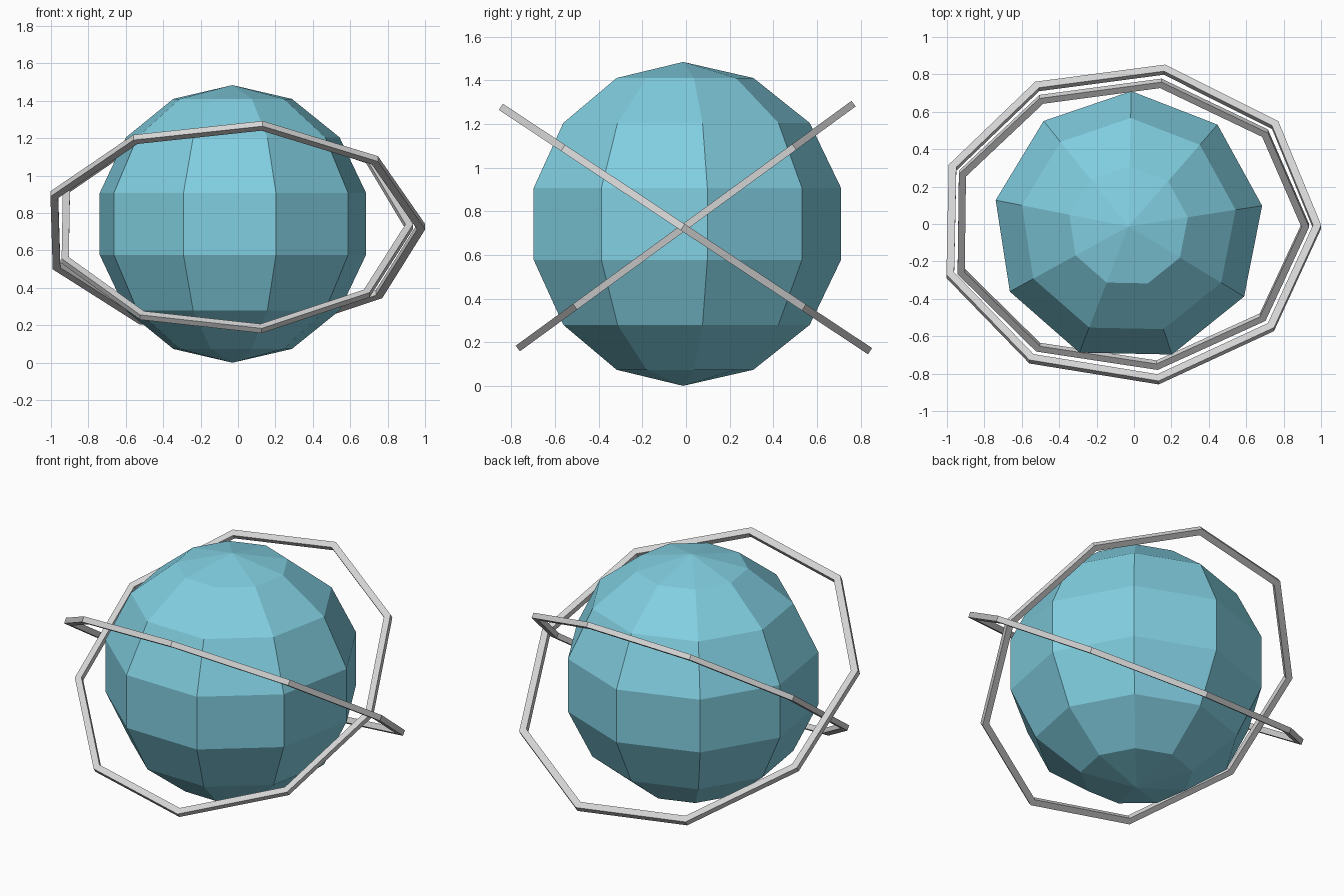
import bpy, bmesh, math

if "Cube" in bpy.data.objects:
    bpy.data.objects.remove(bpy.data.objects["Cube"])

SIDES = 9


def material(name, rgb):
    m = bpy.data.materials.new(name)
    m.diffuse_color = (*rgb, 1)
    m.use_nodes = True
    m.node_tree.nodes["Principled BSDF"].inputs["Base Color"].default_value = m.diffuse_color
    return m


def lathe(name, profile, closed, start, mat, location, tilt=0):
    """Turn a (radius, height) profile around z in nine flat steps."""
    bm = bmesh.new()
    rows = []
    for i in range(SIDES):
        a = math.radians(start + i * 360 / SIDES)
        rows.append([bm.verts.new((r * math.cos(a), r * math.sin(a), z))
                     for r, z in profile])
    n = len(profile)
    for i in range(SIDES):
        a, b = rows[i], rows[(i + 1) % SIDES]
        for j in range(n if closed else n - 1):
            k = (j + 1) % n
            bm.faces.new((a[j], b[j], b[k], a[k]))
    # weld the poles and clean up
    bmesh.ops.remove_doubles(bm, verts=bm.verts[:], dist=0.0005)
    bmesh.ops.recalc_face_normals(bm, faces=bm.faces[:])
    mesh = bpy.data.meshes.new(name)
    bm.to_mesh(mesh)
    bm.free()
    mesh.materials.append(mat)
    ob = bpy.data.objects.new(name, mesh)
    ob.location = location
    ob.rotation_euler.x = math.radians(tilt)
    bpy.context.collection.objects.link(ob)
    return ob


def ring(name, radius, width, height, start, location, tilt):
    inner = radius - width / math.cos(math.pi / SIDES)
    h = height / 2
    lathe(name, [(radius, -h), (radius, h), (inner, h), (inner, -h)],
          True, start, grey, location, tilt)


teal = material("teal", (0.22, 0.62, 0.75))
grey = material("light grey", (0.66, 0.66, 0.66))

# Faceted globe: seven bands from pole to pole
R, BANDS = 0.742, 7
arc = [(R * math.sin(math.pi * k / BANDS), -R * math.cos(math.pi * k / BANDS))
       for k in range(BANDS + 1)]
lathe("globe", arc, False, 88.8, teal, (-0.03, -0.013, 0.742))

# Two crossed orbit rings
ring("outer_ring", 1.03, 0.041, 0.034, -1.0, (-0.029, 0.0, 0.717), -33.5)
ring("inner_ring", 0.967, 0.038, 0.032, -0.6, (-0.031, 0.0, 0.733), 36.1)
